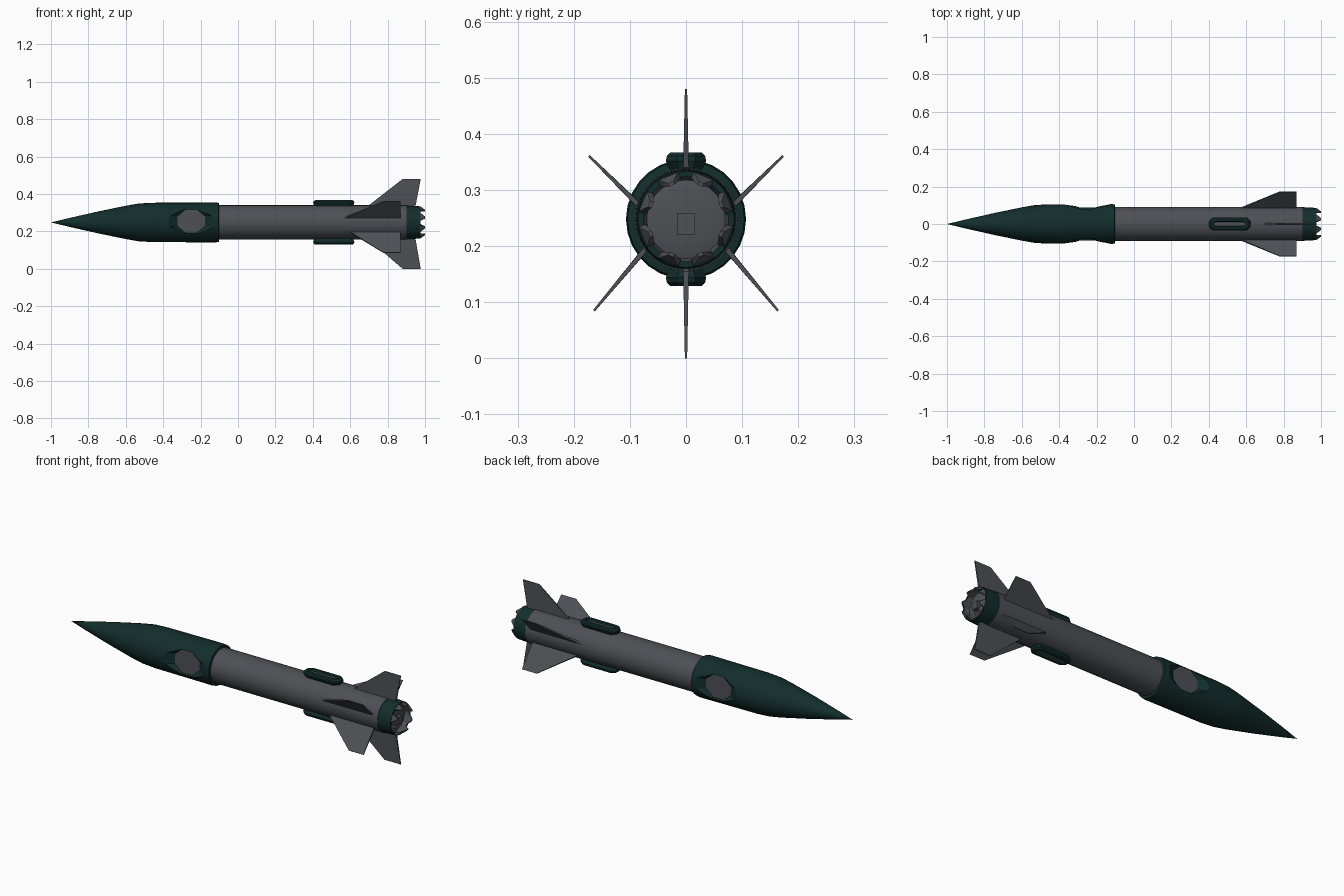
import bpy, bmesh, math
from mathutils import Vector, Matrix

if "Cube" in bpy.data.objects:
    bpy.data.objects.remove(bpy.data.objects["Cube"], do_unlink=True)

AXIS_Z = 0.248


def material(name, color):
    m = bpy.data.materials.new(name)
    m.use_nodes = True
    m.diffuse_color = color
    m.node_tree.nodes["Principled BSDF"].inputs["Base Color"].default_value = color
    return m


GREY = material("dark grey metal", (0.075, 0.08, 0.09, 1))
GREEN = material("deep green paint", (0.006, 0.027, 0.025, 1))
PAINTS = [GREY, GREEN]  # slot 0 grey, slot 1 green


def finish(name, bm, angle=30):
    bmesh.ops.recalc_face_normals(bm, faces=bm.faces)
    mesh = bpy.data.meshes.new(name)
    bm.to_mesh(mesh)
    bm.free()
    for m in PAINTS:
        mesh.materials.append(m)
    obj = bpy.data.objects.new(name, mesh)
    bpy.context.collection.objects.link(obj)
    bpy.ops.object.select_all(action='DESELECT')
    obj.select_set(True)
    bpy.context.view_layer.objects.active = obj
    if angle:
        bpy.ops.object.shade_smooth_by_angle(angle=math.radians(angle))
    return obj


def lathe(profile, paint, sides=28):
    """Turn (x, radius) points around the long axis."""
    bm = bmesh.new()
    verts = [bm.verts.new((x, 0, AXIS_Z + r)) for x, r in profile]
    edges = [bm.edges.new(pair) for pair in zip(verts, verts[1:])]
    bmesh.ops.spin(bm, geom=verts + edges, cent=(0, 0, AXIS_Z), axis=(1, 0, 0),
                   angle=math.tau, steps=sides, use_duplicate=False)
    bmesh.ops.remove_doubles(bm, verts=bm.verts, dist=0.0005)
    for f in bm.faces:
        f.material_index = paint(f)
    return bm


def loft(bm, loops, paint=0):
    """Skin a closed solid through loops with equal point counts."""
    rings = [[bm.verts.new(p) for p in loop] for loop in loops]
    n = len(rings[0])
    faces = [bm.faces.new(rings[0]), bm.faces.new(rings[-1])]
    for a, b in zip(rings, rings[1:]):
        faces += [bm.faces.new((a[i], a[(i + 1) % n], b[(i + 1) % n], b[i]))
                  for i in range(n)]
    for f in faces:
        f.material_index = paint
    return faces


# Nose cone with a flat recess on each flank
nose = finish("nose_cone", lathe(
    [(-1, 0), (-0.9, 0.024), (-0.75, 0.058), (-0.6, 0.089), (-0.53, 0.101),
     (-0.46, 0.105), (-0.12, 0.107), (-0.103, 0.104), (-0.1, 0.09), (-0.1, 0)],
    lambda f: 1))
for side in (-1, 1):
    bm = bmesh.new()
    rings = []
    for depth, rx, rz in ((0.079, 0.08, 0.068), (0.115, 0.15, 0.085)):
        rings.append([(-0.25 + rx * math.cos(a), side * depth,
                       AXIS_Z + 0.007 + rz * math.sin(a))
                      for a in [math.tau * (i + 0.5) / 8 for i in range(8)]])
    faces = loft(bm, rings, paint=1)
    faces[0].material_index = 0
    cutter = finish("recess_cutter", bm, angle=0)
    cutter.hide_render = True
    cut = nose.modifiers.new("recess", 'BOOLEAN')
    cut.operation, cut.solver, cut.object = 'DIFFERENCE', 'EXACT', cutter
    bpy.context.view_layer.objects.active = nose
    bpy.ops.object.modifier_apply(modifier=cut.name)
    bpy.data.objects.remove(cutter, do_unlink=True)

# Main tube and green tail ring with its sunken rear plate
finish("body_tube", lathe([(-0.11, 0), (-0.11, 0.092), (0.9, 0.092), (0.9, 0)],
                          lambda f: 0))
finish("tail_ring", lathe(
    [(0.89, 0), (0.89, 0.088), (0.905, 0.09), (0.975, 0.086), (0.975, 0.076),
     (0.95, 0.07), (0.96, 0.035), (0.955, 0)],
    lambda f: int((f.calc_center_median().yz - Vector((0, AXIS_Z))).length > 0.075)))

# Crown of exhaust petals around the rear plate
bm = bmesh.new()
for i in range(8):
    turn = Matrix.Rotation(math.tau * (i + 0.5) / 8, 4, 'X')
    loops = []
    for x, r, w, t in ((0.945, 0.074, 0.022, 0.006), (0.978, 0.077, 0.019, 0.006),
                       (1.0, 0.068, 0.005, 0.003)):
        loops.append([turn @ Vector((x, sy * w, r + sr * t)) + Vector((0, 0, AXIS_Z))
                      for sy, sr in ((-1, -1), (1, -1), (1, 1), (-1, 1))])
    loft(bm, loops)
finish("exhaust_petals", bm)

# Square igniter block in the middle of the rear plate
bm = bmesh.new()
bmesh.ops.create_cube(bm, size=1, matrix=Matrix.Translation((0.96, 0, AXIS_Z - 0.008))
                      @ Matrix.Diagonal((0.03, 0.032, 0.038, 1)))
finish("igniter_block", bm)


def fin(name, root, tip, outline):
    """Tapered plate; outline gives x and the fraction from root to tip."""
    root, tip = Vector((0, *root)), Vector((0, *tip))
    across = (tip - root).cross(Vector((1, 0, 0))).normalized()
    loops = []
    for side in (-1, 1):
        loops.append([root.lerp(tip, s) + Vector((x, 0, 0))
                      + across * side * (0.005 - 0.003 * max(s, 0))
                      for x, s in outline])
    bm = bmesh.new()
    loft(bm, loops)
    finish(name, bm)


# Tall fins above and below
TALL = [(0.66, -0.2), (0.7, 0), (0.88, 1), (0.977, 1), (0.95, 0), (0.9, -0.2)]
fin("top_fin", (0, 0.34), (0, 0.48), TALL)
fin("bottom_fin", (0, 0.155), (0, 0), TALL)

# Four shorter diagonal fins
for side, label in ((1, "left"), (-1, "right")):
    fin(label + "_upper_fin", (side * 0.085, 0.274), (side * 0.173, 0.361),
        [(0.53, -0.3), (0.57, 0), (0.78, 1), (0.868, 1), (0.868, -0.3)])
    fin(label + "_lower_fin", (side * 0.072, 0.195), (side * 0.164, 0.085),
        [(0.55, -0.2), (0.6, 0), (0.78, 1), (0.868, 1), (0.868, -0.2)])

# Raised green pods with a grey slot, above and below the tube
for label, side in (("top_pod", 1), ("bottom_pod", -1)):
    bm = bmesh.new()
    loops = []
    for h, length, w in ((0.08, 0.1, 0.024), (0.104, 0.11, 0.036), (0.113, 0.108, 0.034),
                         (0.119, 0.1, 0.028), (0.119, 0.09, 0.015), (0.11, 0.086, 0.012)):
        loop = []
        for sx, sy, corner in ((1, 1, 0), (-1, 1, 1), (-1, -1, 0), (1, -1, 1)):
            pair = [(sx * length, sy * w * 0.45), (sx * (length - 0.022), sy * w)]
            loop += pair[::-1] if corner else pair
        loops.append([(0.512 + x, y, AXIS_Z + side * h) for x, y in loop])
    loft(bm, loops, paint=1)[1].material_index = 0
    finish(label, bm)
